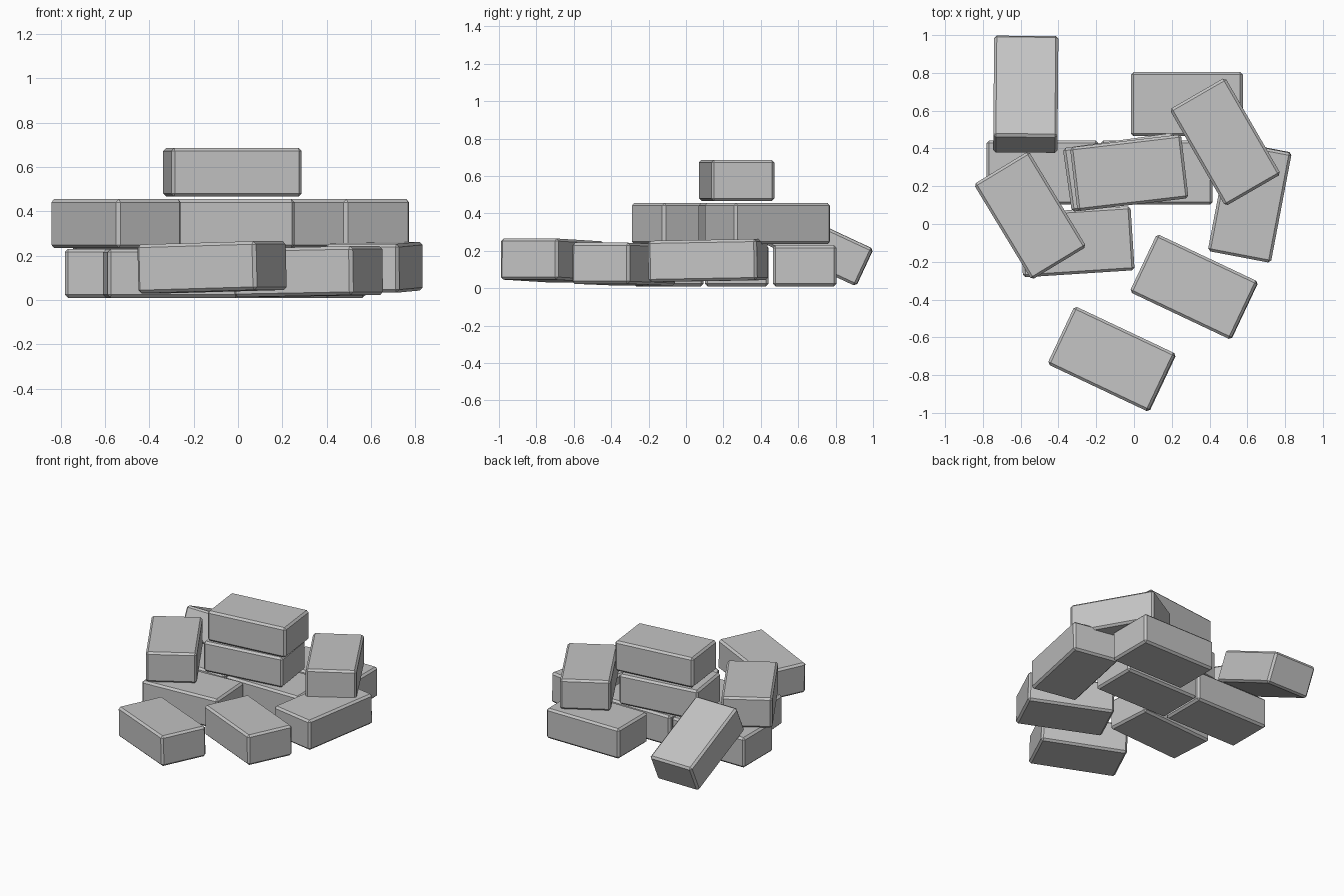
import bpy
from math import radians

cube = bpy.data.objects.get("Cube")
if cube:
    bpy.data.objects.remove(cube, do_unlink=True)

# Single stone colour
GREY = (0.55, 0.55, 0.55, 1.0)
stone = bpy.data.materials.new("grey stone")
stone.use_nodes = True
stone.diffuse_color = GREY
bsdf = stone.node_tree.nodes["Principled BSDF"]
bsdf.inputs["Base Color"].default_value = GREY
bsdf.inputs["Roughness"].default_value = 0.8

LENGTH, DEPTH, HEIGHT = 0.592, 0.34, 0.22
LOW, MID, TOP = 0.12, 0.345, 0.576   # layer centre heights


def brick(name, x, y, z, turn=0, pitch=0):
    """Chamfered block; turn about z, pitch lowers its far end."""
    bpy.ops.mesh.primitive_cube_add(size=1, location=(x, y, z))
    ob = bpy.context.object
    ob.name = name
    ob.scale = (LENGTH, DEPTH, HEIGHT)
    bpy.ops.object.transform_apply(location=False, rotation=False, scale=True)
    ob.rotation_euler = (0, radians(pitch), radians(turn))
    ob.data.materials.append(stone)
    bevel = ob.modifiers.new("chamfer", "BEVEL")
    bevel.width = 0.014
    bevel.segments = 1


# Bottom layer, square to the pile
brick("base_brick_left", -0.485, 0.272, LOW)
brick("base_brick_middle", 0.12, 0.272, LOW)
brick("base_brick_back", 0.28, 0.635, LOW)
brick("base_brick_front", -0.303, -0.094, LOW, turn=3.7)

# Loose bricks lying around
brick("loose_brick_front", -0.117, -0.715, 0.148, turn=-25.3, pitch=-1.5)
brick("loose_brick_centre", 0.318, -0.333, 0.128, turn=-25.3, pitch=-1)
brick("loose_brick_side", 0.613, 0.118, 0.148, turn=79.2, pitch=-1)
brick("leaning_brick", -0.573, 0.687, 0.235, turn=89.5, pitch=25)

# Second layer and the brick on top
brick("upper_brick_left", -0.55, 0.045, MID, turn=-58.8)
brick("upper_brick_middle", -0.06, 0.274, MID, turn=8)
brick("upper_brick_right", 0.483, 0.435, MID, turn=-60)
brick("top_brick", -0.025, 0.271, TOP, turn=6.7)
